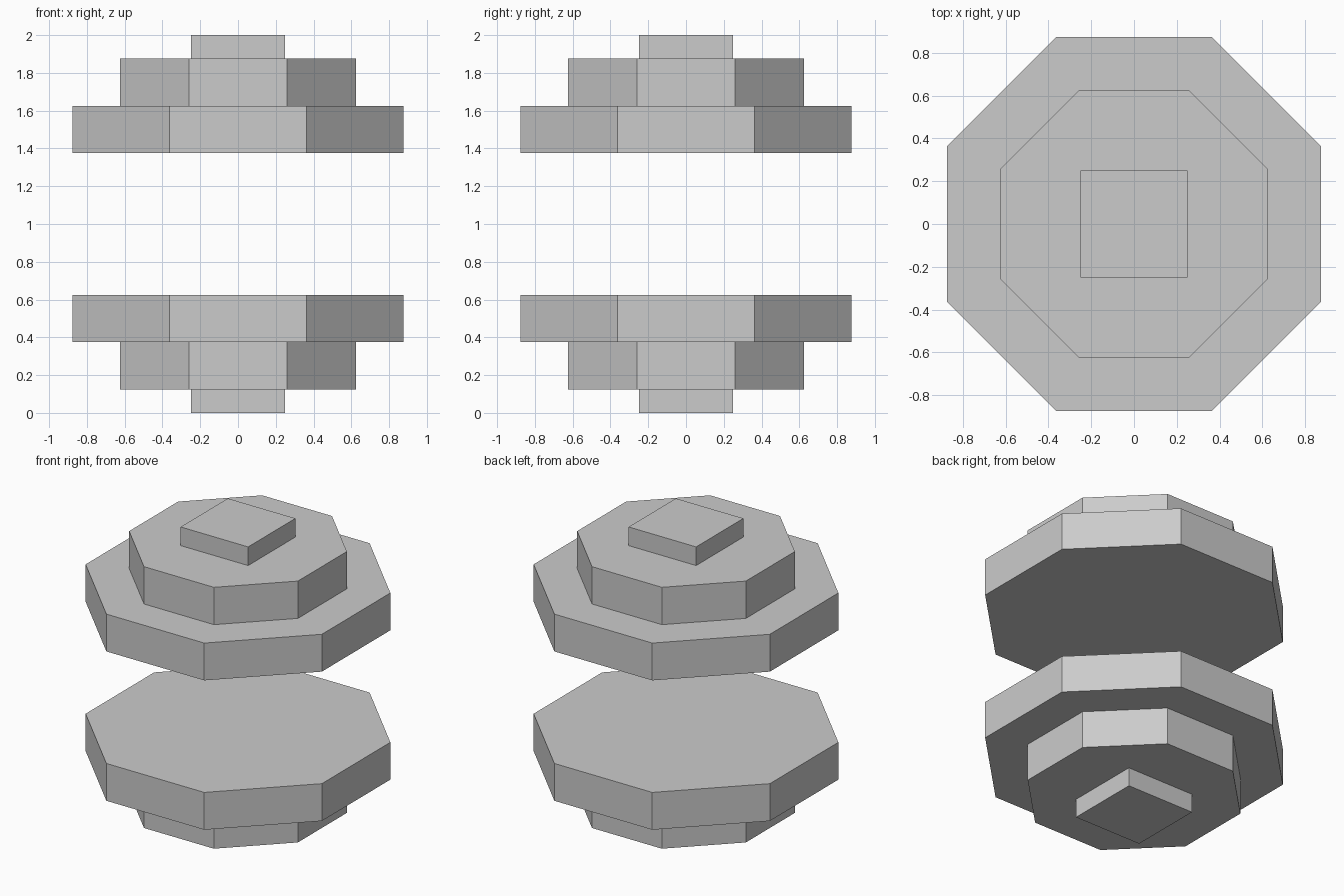
import bpy
import math

# Remove the default cube
cube = bpy.data.objects.get("Cube")
if cube:
    bpy.data.objects.remove(cube, do_unlink=True)

# Single plain grey
grey = bpy.data.materials.new("plain grey")
grey.use_nodes = True
colour = (0.6, 0.6, 0.6, 1.0)
grey.diffuse_color = colour
grey.node_tree.nodes["Principled BSDF"].inputs["Base Color"].default_value = colour


def add_plate(name, sides, half_width, z_low, z_high):
    """Flat regular prism with its flat sides facing the axes."""
    half_angle = math.pi / sides
    bpy.ops.mesh.primitive_cylinder_add(
        vertices=sides,
        radius=half_width / math.cos(half_angle),
        depth=z_high - z_low,
        location=(0, 0, (z_low + z_high) / 2),
        rotation=(0, 0, half_angle),
    )
    plate = bpy.context.object
    plate.name = plate.data.name = name
    bpy.ops.object.transform_apply(location=True, rotation=True, scale=True)
    plate.data.materials.append(grey)


# Stepped stack: part, sides, half width, bottom, top
steps = [
    ("square_cap", 4, 0.25, 0.0, 0.125),
    ("small_octagon", 8, 0.625, 0.125, 0.375),
    ("large_octagon", 8, 0.875, 0.375, 0.625),
]

# Lower stack, and the same stack upside down above the gap
for part, sides, half_width, low, high in steps:
    add_plate("lower_" + part, sides, half_width, low, high)
    add_plate("upper_" + part, sides, half_width, 2 - high, 2 - low)
